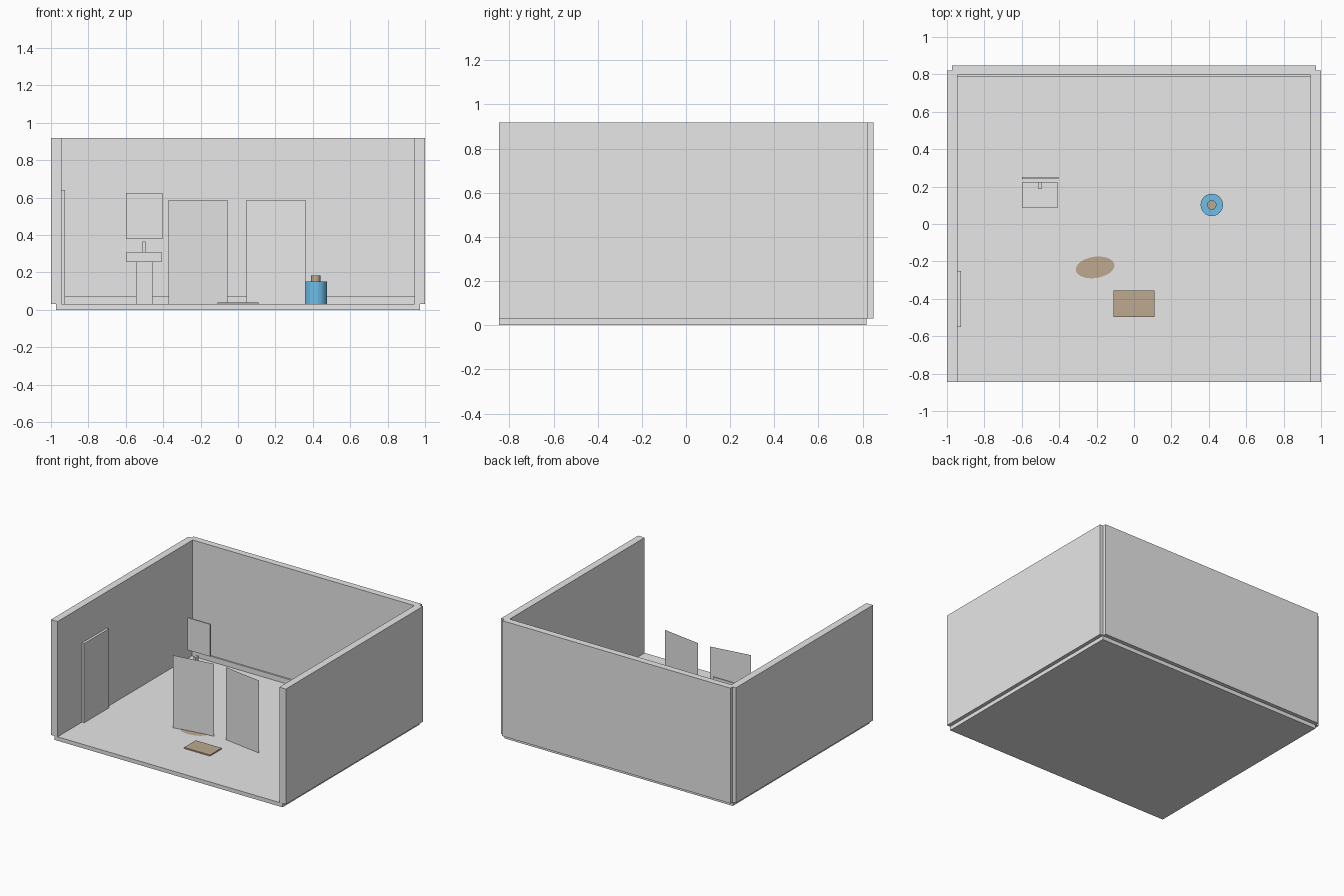
import bpy, bmesh, math
from mathutils import Matrix

if "Cube" in bpy.data.objects:
    bpy.data.objects.remove(bpy.data.objects["Cube"])


def material(name, colour):
    m = bpy.data.materials.new(name)
    m.diffuse_color = (*colour, 1)
    m.use_nodes = True
    m.node_tree.nodes["Principled BSDF"].inputs["Base Color"].default_value = m.diffuse_color
    return m


GREY = material("pale_grey", (0.8, 0.8, 0.8))
BROWN = material("tan_brown", (0.51, 0.40, 0.28))
BLUE = material("bright_blue", (0.16, 0.52, 0.81))


def finish(name, bm, mat):
    me = bpy.data.meshes.new(name)
    bm.to_mesh(me)
    bm.free()
    me.materials.append(mat)
    ob = bpy.data.objects.new(name, me)
    bpy.context.collection.objects.link(ob)
    return ob


def box(name, x, y, z, mat=GREY):
    """Box from its (min, max) range on each axis."""
    bm = bmesh.new()
    size = [r[1] - r[0] for r in (x, y, z)]
    mid = [(r[0] + r[1]) / 2 for r in (x, y, z)]
    bmesh.ops.create_cube(bm, size=1, matrix=Matrix.Translation(mid) @ Matrix.Diagonal((*size, 1)))
    return finish(name, bm, mat)


def cylinder(name, x, y, z, radius, mat, sides=24):
    bm = bmesh.new()
    bmesh.ops.create_cone(bm, cap_ends=True, segments=sides, radius1=radius, radius2=radius,
                          depth=z[1] - z[0], matrix=Matrix.Translation((x, y, sum(z) / 2)))
    return finish(name, bm, mat)


def panel(name, x, y, z, width, angle):
    """Thin upright sheet, turned about the vertical."""
    bm = bmesh.new()
    bmesh.ops.create_grid(bm, x_segments=1, y_segments=1, size=0.5)
    place = (Matrix.Translation((x, y, sum(z) / 2)) @ Matrix.Rotation(angle, 4, 'Z')
             @ Matrix.Rotation(math.pi / 2, 4, 'X') @ Matrix.Diagonal((width, z[1] - z[0], 1, 1)))
    bmesh.ops.transform(bm, matrix=place, verts=bm.verts)
    return finish(name, bm, GREY)


FLOOR = 0.03
TOP = 0.918

# Room shell, open at the front and above
box("floor", (-0.972, 0.972), (-0.846, 0.818), (0, FLOOR))
for side, s in (("left", -1), ("right", 1)):
    box(side + "_wall", sorted((s * 0.944, s)), (-0.846, 0.822), (FLOOR, TOP))
box("back_wall", (-0.972, 0.972), (0.797, 0.848), (FLOOR, TOP))
box("skirting_board", (-0.944, 0.944), (0.786, 0.797), (FLOOR, 0.07))
box("door", (-0.946, -0.925), (-0.55, -0.25), (FLOOR, 0.64))

# Washbasin with mirror
box("mirror", (-0.60, -0.405), (0.24, 0.25), (0.377, 0.625))
box("basin", (-0.595, -0.41), (0.085, 0.225), (0.255, 0.31))
box("tap", (-0.511, -0.495), (0.187, 0.225), (0.31, 0.365))
box("basin_pedestal", (-0.545, -0.457), (0.11, 0.20), (FLOOR, 0.255))

# Two freestanding sheets, angled towards each other
panel("left_sheet", -0.213, -0.237, (FLOOR, 0.588), 0.319, 0.15)
panel("right_sheet", 0.204, -0.235, (FLOOR, 0.588), 0.319, -0.15)

# Mat and flat oval patch on the floor
box("mat", (-0.11, 0.11), (-0.498, -0.356), (FLOOR, 0.039), BROWN)
bm = bmesh.new()
bmesh.ops.create_circle(bm, cap_ends=True, segments=32, radius=1,
                        matrix=Matrix.Translation((-0.208, -0.232, 0.0325)) @ Matrix.Rotation(0.15, 4, 'Z')
                        @ Matrix.Diagonal((0.104, 0.057, 1, 1)))
finish("oval_patch", bm, BROWN)

# Blue canister with brown cap
cylinder("canister", 0.416, 0.102, (FLOOR, 0.15), 0.06, BLUE)
cylinder("canister_cap", 0.416, 0.102, (0.15, 0.182), 0.025, BROWN, 16)
